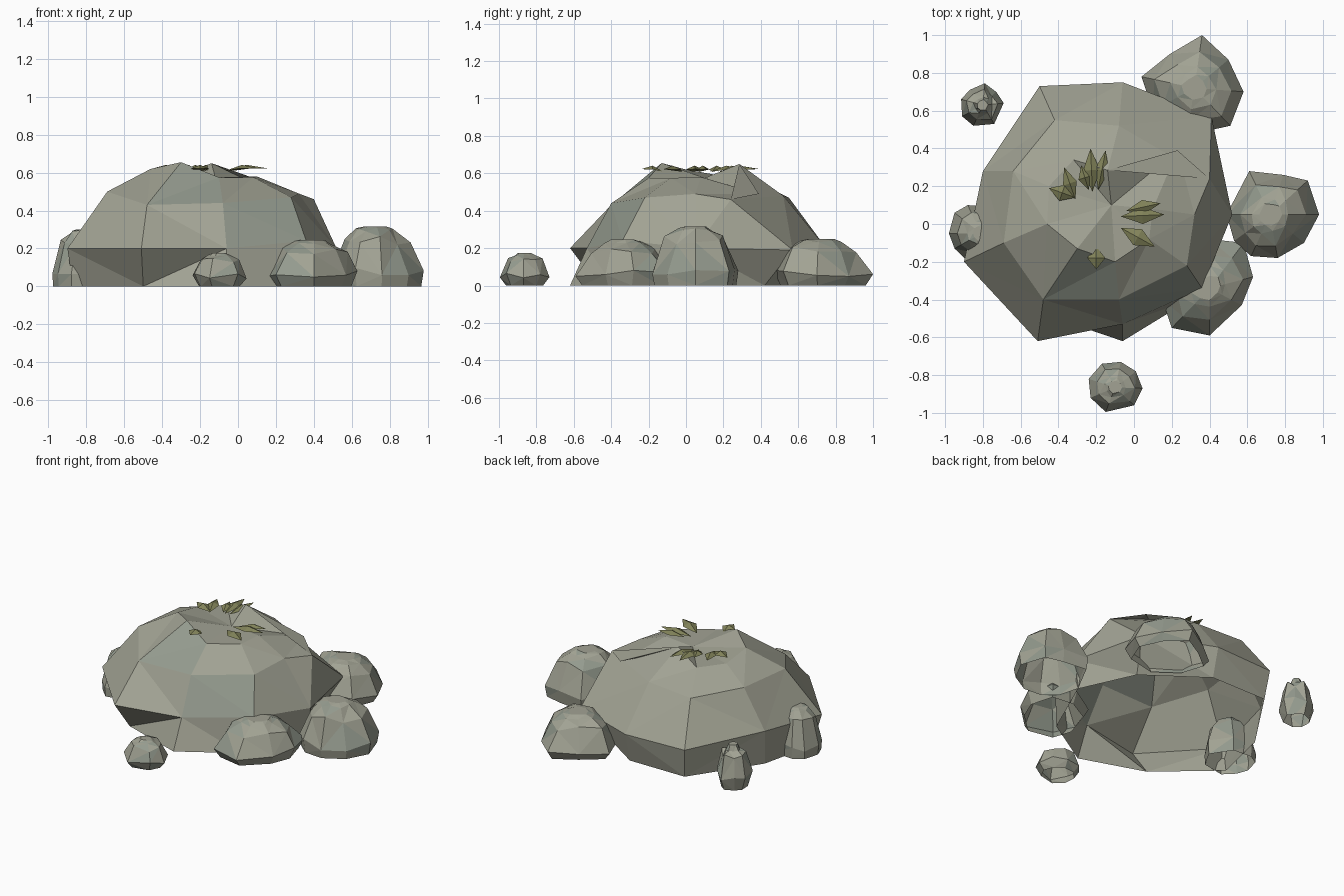
import bpy, bmesh, math, random
from mathutils import Vector

if "Cube" in bpy.data.objects:
    bpy.data.objects.remove(bpy.data.objects["Cube"])

random.seed(4)


def material(name, rgb):
    m = bpy.data.materials.new(name)
    m.diffuse_color = (*rgb, 1)
    m.use_nodes = True
    m.node_tree.nodes["Principled BSDF"].inputs["Base Color"].default_value = m.diffuse_color
    return m


STONE = material("warm grey stone", (0.36, 0.365, 0.295))
COOL = material("cool grey stone", (0.295, 0.325, 0.27))
LEAF = material("olive leaf", (0.22, 0.225, 0.10))


def finish(bm, name, mats, cool=None):
    bmesh.ops.recalc_face_normals(bm, faces=bm.faces[:])
    bmesh.ops.triangulate(bm, faces=[f for f in bm.faces if len(f.verts) == 4])
    bm.normal_update()
    for f in bm.faces:
        f.material_index = 1 if cool and cool(f) else 0
    me = bpy.data.meshes.new(name)
    bm.to_mesh(me)
    bm.free()
    for m in mats:
        me.materials.append(m)
    ob = bpy.data.objects.new(name, me)
    bpy.context.collection.objects.link(ob)
    return ob


def loft(name, rings, cool, centre=None):
    """Hollow shell, open below, skinned through rings; top flat or a fan to centre."""
    bm = bmesh.new()
    loops = [[bm.verts.new(p) for p in r] for r in rings]
    n = len(loops[0])
    for lo, hi in zip(loops, loops[1:]):
        for i in range(n):
            j = (i + 1) % n
            bm.faces.new((lo[i], lo[j], hi[j], hi[i]))
    if centre:
        c = bm.verts.new(centre)
        for i in range(n):
            bm.faces.new((loops[-1][i], loops[-1][(i + 1) % n], c))
    else:
        bm.faces.new(loops[-1])
    return finish(bm, name, (STONE, COOL), cool)


# Large boulder: base, widest ring, shoulder and rim around a shallow hollow
base = [(-.50, -.47, 0), (-.06, -.62, 0), (.30, -.40, 0), (.50, .05, 0), (.33, .42, 0),
        (-.06, .70, 0), (-.48, .70, 0), (-.78, .25, 0), (-.87, -.14, 0)]
belly = [(-.51, -.62, .20), (-.06, -.53, .20), (.36, -.34, .24), (.52, .05, .20), (.41, .57, .19),
         (-.06, .75, .20), (-.50, .73, .20), (-.80, .28, .24), (-.90, -.20, .20)]
shoulder = [(-.48, -.40, .43), (-.08, -.40, .44), (.28, -.22, .47), (.32, .05, .49), (.40, .24, .46),
            (-.08, .52, .48), (-.42, .55, .47), (-.64, .28, .50), (-.69, -.10, .50)]
rim = [(-.30, -.13, .655), (-.10, -.20, .575), (.08, -.08, .575), (.10, .08, .58), (.23, .39, .49),
       (-.14, .285, .65), (-.32, .34, .575), (-.45, .20, .585), (-.46, 0, .62)]
loft("large_boulder", [base, belly, shoulder, rim],
     lambda f: f.normal.y < -.45 and f.index % 2 == 0 and f.calc_center_median().z > .2, (-.12, .10, .575))


def small_rock(name, centre, top, outline, foot=.86, wide=.28, peak=.98):
    """Faceted rock from its plan outline, drawn in towards a small flat cap."""
    c = Vector(centre)
    levels = [(foot, 0), (1, wide), (.72, .79), (.40, peak), (.25, 1)]
    rings = []
    for k, (s, h) in enumerate(levels):
        ring = []
        for p in outline:
            jit = random.uniform(-.06, .06) if k in (2, 3) else 0
            lift = random.uniform(-.10, .06) if k in (1, 2) else random.uniform(-.06, 0) if k == 3 else 0
            q = c + (Vector(p) - c) * (s + jit)
            ring.append((q.x, q.y, top * (h + lift)))
        rings.append(ring)
    return loft(name, rings, lambda f: f.index % 4 == 1)


# Rocks leaning on the boulder
small_rock("back_rock", (.32, .72), .25,
           [(.58, .70), (.50, .87), (.36, 1.0), (.19, .90), (.04, .78), (.10, .60), (.28, .47), (.51, .52)])
small_rock("right_rock", (.72, .05), .315,
           [(.98, .05), (.92, .23), (.79, .26), (.61, .28), (.49, .05), (.53, -.09), (.62, -.17),
            (.76, -.18), (.90, -.10)], .95)
small_rock("front_right_rock", (.40, -.34), .245,
           [(.63, -.28), (.58, -.10), (.40, -.08), (.22, -.18), (.15, -.40), (.20, -.55),
            (.40, -.59), (.57, -.43)])
small_rock("left_rock", (-.81, -.05), .30,
           [(-.65, -.05), (-.74, .09), (-.88, .10), (-.95, .06), (-.98, -.05), (-.95, -.13),
            (-.88, -.20), (-.72, -.17)], .97)

# Loose pebbles on the ground
small_rock("front_pebble", (-.10, -.865), .175,
           [(.045, -.87), (0, -.96), (-.15, -.995), (-.23, -.92), (-.24, -.82), (-.17, -.74),
            (-.07, -.73), (.01, -.78)], .75, .33, .96)
small_rock("back_left_pebble", (-.80, .63), .29,
           [(-.69, .64), (-.73, .70), (-.79, .745), (-.87, .71), (-.915, .66), (-.91, .57),
            (-.85, .52), (-.74, .53)], .75, .35, .90)


def leaf(root, tip, width):
    """Pointed leaf folded slightly along its midrib."""
    a, b = Vector((*root, .608)), Vector((*tip, .622))
    d = b - a
    side = Vector((-d.y, d.x, 0)).normalized() * width
    mid = a + d * .5
    bm = bmesh.new()
    a, b, l, r, m = [bm.verts.new(p) for p in
                     (a, b, mid + side + Vector((0, 0, .006)), mid - side + Vector((0, 0, .006)),
                      mid + Vector((0, 0, .026)))]
    for f in ((a, m, l), (m, b, l), (a, r, m), (r, b, m),
              (a, l, r), (l, b, r)):
        bm.faces.new(f)
    finish(bm, "leaf", (LEAF,))


# Leaf tufts around the hollow on top
for root, tip, w in [
        ((-.22, .17), (-.23, .40), .045), ((-.19, .18), (-.15, .39), .038), ((-.24, .18), (-.28, .31), .035),
        ((-.31, .13), (-.37, .30), .038), ((-.31, .14), (-.45, .19), .045),
        ((-.07, .04), (.16, .05), .045), ((-.04, .07), (.14, .11), .038), ((-.07, -.02), (.11, -.12), .048),
        ((-.20, -.12), (-.20, -.24), .048), ((-.28, -.12), (-.37, -.06), .028)]:
    leaf(root, tip, w)
